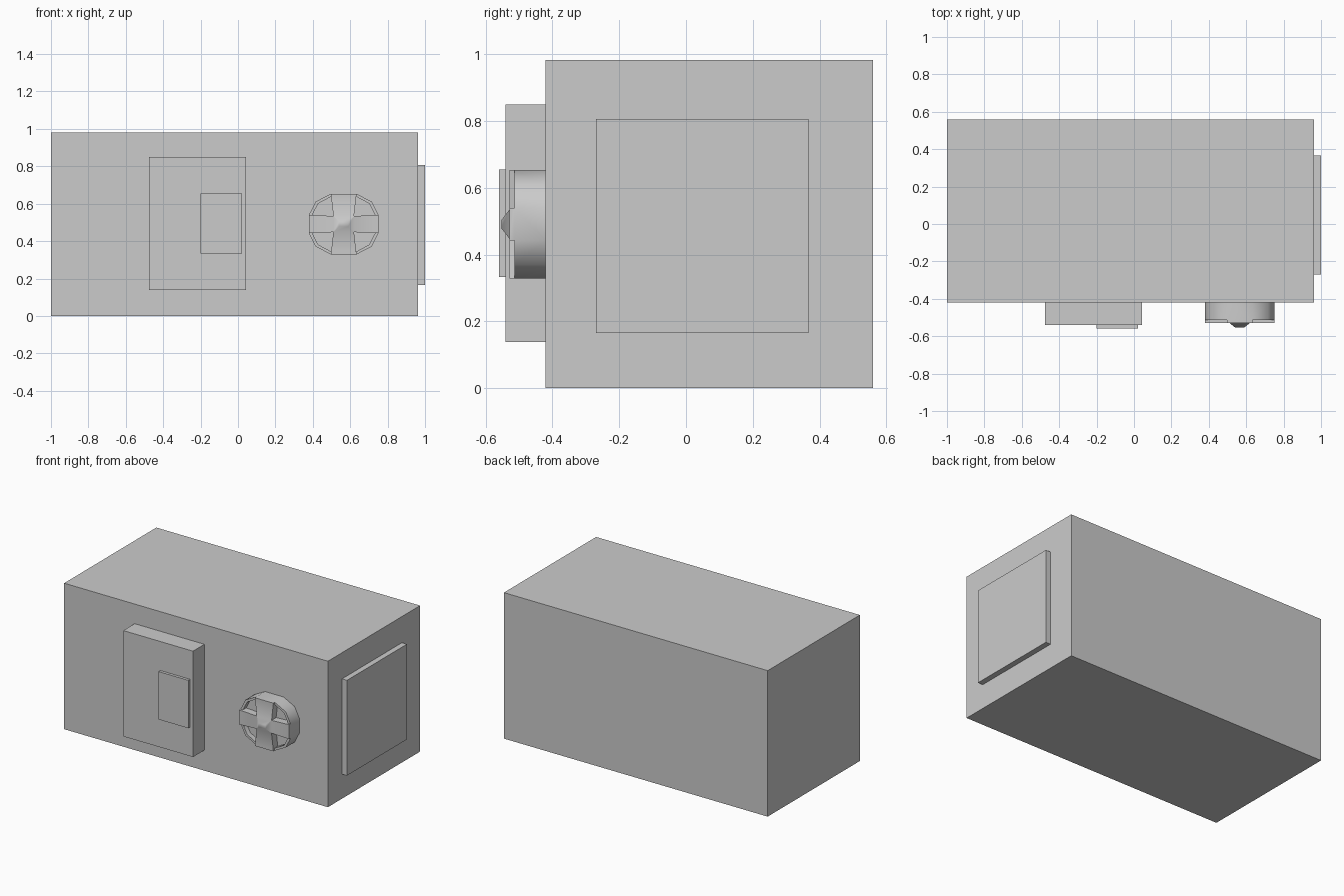
import bpy, bmesh, math

if "Cube" in bpy.data.objects:
    bpy.data.objects.remove(bpy.data.objects["Cube"])

def box(name, lo, hi):
    """Box between two opposite corners."""
    bpy.ops.mesh.primitive_cube_add(size=1, location=[(a + b) / 2 for a, b in zip(lo, hi)])
    ob = bpy.context.object
    ob.name = name
    ob.scale = [b - a for a, b in zip(lo, hi)]
    bpy.ops.object.transform_apply(location=False, rotation=False, scale=True)
    return ob

# Main housing and its flat panels
box("housing", (-1, -0.42, 0), (0.963, 0.56, 0.982))
box("side_panel", (0.963, -0.27, 0.165), (1.0, 0.367, 0.806))
box("front_panel", (-0.475, -0.541, 0.138), (0.044, -0.42, 0.85))
box("small_plate", (-0.2, -0.56, 0.333), (0.022, -0.541, 0.655))

# Round vent: twelve-sided drum with four pockets, raised cross bars and a hub
CX, CZ = 0.565, 0.491
WALL, FLOOR, RIM, BAR, PEAK = -0.42, -0.48, -0.514, -0.529, -0.553
A, B, C, D = (0.186, 0.049), (0.15, 0.12), (0.069, 0.162), (0.055, 0.043)   # one quadrant
Ai, Bi, Ci = (0.168, 0.048), (0.137, 0.109), (0.067, 0.147)                 # inner rim edge
TIP = (0.025, 0.012)

bm = bmesh.new()
def face(*pts):
    """Face from ((x, z), depth) pairs, placed around the vent centre."""
    bm.faces.new([bm.verts.new((CX + p[0], y, CZ + p[1])) for p, y in pts])

outline = []
for sx, sz in ((1, 1), (-1, 1), (-1, -1), (1, -1)):
    a, b, c, d, ai, bi, ci = [(p[0] * sx, p[1] * sz) for p in (A, B, C, D, Ai, Bi, Ci)]
    outline += [a, b, c] if sx * sz > 0 else [c, b, a]
    for o0, o1, i0, i1 in ((a, b, ai, bi), (b, c, bi, ci)):
        face((o0, WALL), (o1, WALL), (o1, RIM), (o0, RIM))
        face((o0, RIM), (o1, RIM), (i1, RIM), (i0, RIM))
        face((i0, RIM), (i1, RIM), (i1, FLOOR), (i0, FLOOR))
    face((ai, FLOOR), (bi, FLOOR), (ci, FLOOR), (d, FLOOR))
    # Sides of the bars
    for o, i in ((a, ai), (c, ci)):
        face((o, RIM), (i, RIM), (i, BAR), (o, BAR))
        face((i, RIM), (i, FLOOR), (d, FLOOR), (d, BAR), (i, BAR))

def flip(p, horizontal):
    return (p[0], -p[1]) if horizontal else (-p[0], p[1])

# Bar ends, bar tops and hub slopes
for horizontal, end, inner in ((True, A, Ai), (False, C, Ci)):
    for s in (1, -1):
        e, i, d, t = [(p[0] * s, p[1] * s) for p in (end, inner, D, TIP)]
        e2, i2, d2, t2 = [flip(p, horizontal) for p in (e, i, d, t)]
        face((e, WALL), (e2, WALL), (e2, RIM), (e2, BAR), (e, BAR), (e, RIM))
        face((e, BAR), (e2, BAR), (i2, BAR), (d2, BAR), (d, BAR), (i, BAR))
        face((d, BAR), (d2, BAR), (t2, PEAK), (t, PEAK))
face(*[((TIP[0] * sx, TIP[1] * sz), PEAK) for sx, sz in ((1, 1), (-1, 1), (-1, -1), (1, -1))])
face(*[(p, WALL) for p in outline])

bmesh.ops.remove_doubles(bm, verts=bm.verts, dist=0.0005)
bmesh.ops.recalc_face_normals(bm, faces=bm.faces)
mesh = bpy.data.meshes.new("round_vent")
bm.to_mesh(mesh)
bm.free()
vent = bpy.data.objects.new("round_vent", mesh)
bpy.context.collection.objects.link(vent)
bpy.ops.object.select_all(action='DESELECT')
vent.select_set(True)
bpy.context.view_layer.objects.active = vent
bpy.ops.object.shade_smooth_by_angle(angle=math.radians(42))
